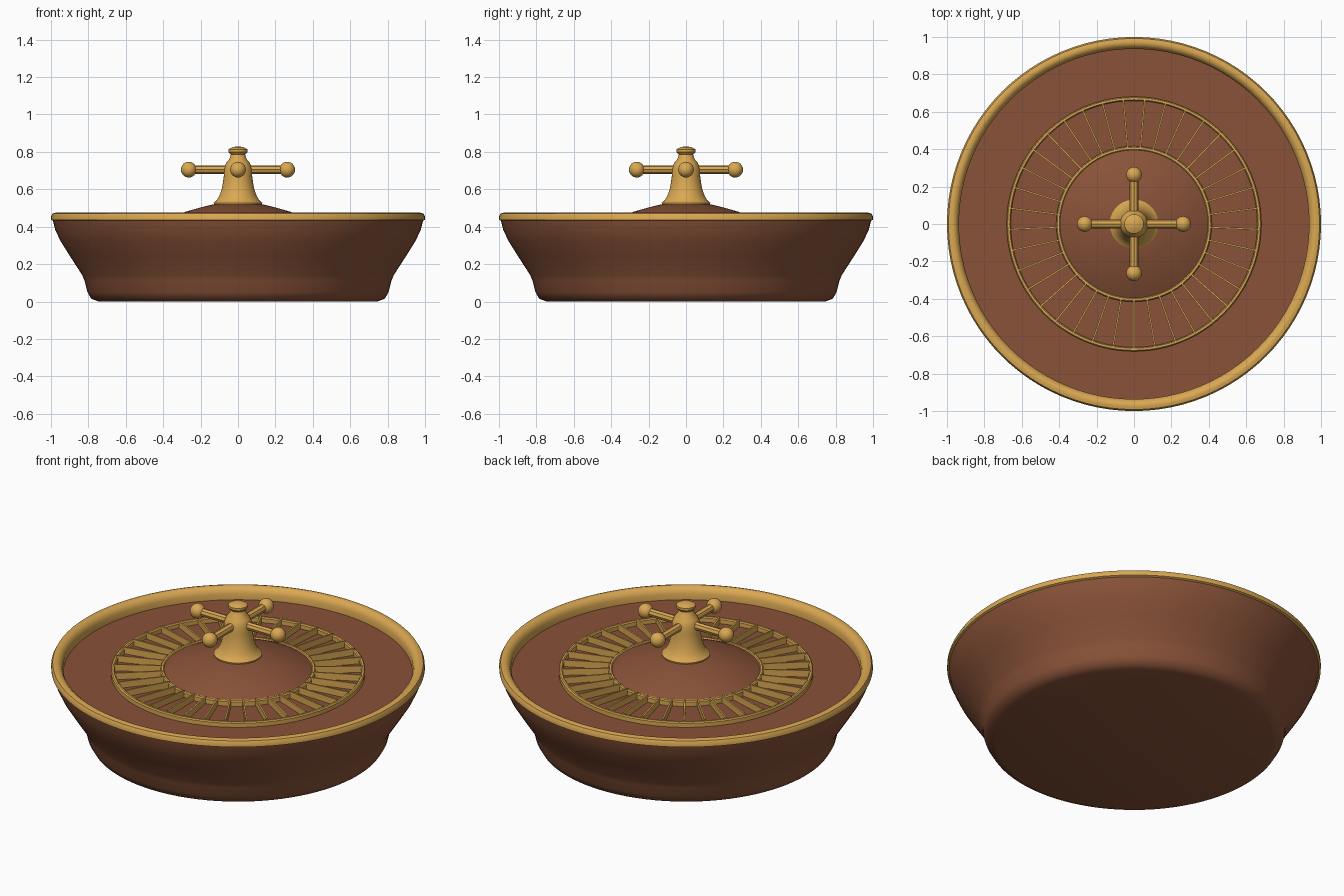
import bpy
import math
from mathutils import Vector

if "Cube" in bpy.data.objects:
    bpy.data.objects.remove(bpy.data.objects["Cube"], do_unlink=True)


def material(name, colour):
    m = bpy.data.materials.new(name)
    m.use_nodes = True
    m.diffuse_color = colour
    m.node_tree.nodes["Principled BSDF"].inputs["Base Color"].default_value = colour
    return m


WOOD = material("brown wood", (0.25, 0.085, 0.04, 1))
GOLD = material("polished gold", (0.70, 0.39, 0.085, 1))


def finish(obj, name, mat, angle=None):
    obj.name = name
    obj.data.materials.append(mat)
    if angle:
        bpy.ops.object.select_all(action="DESELECT")
        obj.select_set(True)
        bpy.context.view_layer.objects.active = obj
        bpy.ops.object.shade_smooth_by_angle(angle=math.radians(angle))
    return obj


def lathe(name, profile, mat, sides=96, closed=False, angle=35):
    """Spin (radius, height) points, listed from the bottom up the outside, around z."""
    verts, faces, rings = [], [], []
    for r, z in profile:
        start = len(verts)
        count = sides if r > 0 else 1
        for i in range(count):
            a = math.tau * i / sides
            verts.append((r * math.cos(a), r * math.sin(a), z))
        rings.append([start + i % count for i in range(sides)])
    pairs = list(zip(rings, rings[1:]))
    if closed:
        pairs.append((rings[-1], rings[0]))
    for low, high in pairs:
        for i in range(sides):
            j = (i + 1) % sides
            quad = [low[i], low[j], high[j], high[i]]
            faces.append(list(dict.fromkeys(quad)))
    mesh = bpy.data.meshes.new(name)
    mesh.from_pydata(verts, [], faces)
    obj = bpy.data.objects.new(name, mesh)
    bpy.context.collection.objects.link(obj)
    return finish(obj, name, mat, angle)


def band(name, radius, low, high, half_width):
    """Thin ring with a bevelled top."""
    inner, outer = radius - half_width, radius + half_width
    lathe(name, [(outer, low), (outer, high - 0.006), (radius + half_width / 2, high),
                 (radius - half_width / 2, high), (inner, high - 0.006), (inner, low)],
          GOLD, closed=True)


# Wooden bowl with its flat ball track
TRACK = 0.405
lathe("bowl", [(0, 0), (0.745, 0), (0.785, 0.015), (0.805, 0.05), (0.82, 0.11),
               (0.832, 0.14), (0.9, 0.245), (0.95, 0.325), (0.978, 0.385),
               (0.99, 0.435), (0.95, 0.435), (0.94, TRACK), (0, TRACK)], WOOD, angle=40)

# Rounded gold rim
lathe("rim", [(0.985, 0.43), (1, 0.437), (1, 0.455), (0.992, 0.47), (0.975, 0.475),
              (0.96, 0.473), (0.945, 0.46), (0.936, 0.44), (0.936, 0.4)], GOLD, closed=True)

# Domed wooden centre
lathe("centre_dome", [(0.4, TRACK - 0.01), (0.4, 0.43), (0.34, 0.458), (0.28, 0.48),
                      (0.2, 0.503), (0.13, 0.52), (0, 0.525)], WOOD)

# Pocket rings and dividers
band("outer_pocket_ring", 0.67, TRACK - 0.01, 0.435, 0.011)
band("inner_pocket_ring", 0.405, TRACK - 0.01, 0.437, 0.011)
POCKETS = 37
for i in range(POCKETS):
    a = -math.pi / 2 + math.tau * i / POCKETS
    spot = Vector((math.cos(a), math.sin(a), 0)) * 0.5375 + Vector((0, 0, 0.42))
    bpy.ops.mesh.primitive_cube_add(size=1, location=spot, rotation=(0, 0, a))
    divider = bpy.context.object
    divider.scale = (0.26, 0.009, 0.046)
    finish(divider, f"pocket_divider_{i + 1}", GOLD)

# Turned spindle with a finial
lathe("spindle", [(0, 0.515), (0.128, 0.515), (0.13, 0.528), (0.115, 0.54), (0.1, 0.565),
                  (0.087, 0.6), (0.08, 0.64), (0.076, 0.67), (0.075, 0.71), (0.064, 0.74),
                  (0.046, 0.762), (0.038, 0.785), (0.052, 0.8), (0.052, 0.814),
                  (0.03, 0.825), (0, 0.83)], GOLD, sides=48, angle=30)

# Four handle arms tipped with balls
ARM_Z = 0.705
for side, a in (("left", 0), ("back", 90), ("right", 180), ("front", 270)):
    a = math.radians(a)
    out = Vector((math.cos(a), math.sin(a), 0))
    up = Vector((0, 0, ARM_Z))
    bpy.ops.mesh.primitive_cylinder_add(vertices=8, radius=0.023, depth=0.25,
                                        location=out * 0.135 + up,
                                        rotation=(0, math.pi / 2, a))
    finish(bpy.context.object, f"{side}_arm", GOLD)
    bpy.ops.mesh.primitive_uv_sphere_add(segments=24, ring_count=12, radius=0.042,
                                         location=out * 0.263 + up)
    finish(bpy.context.object, f"{side}_arm_ball", GOLD, 40)
